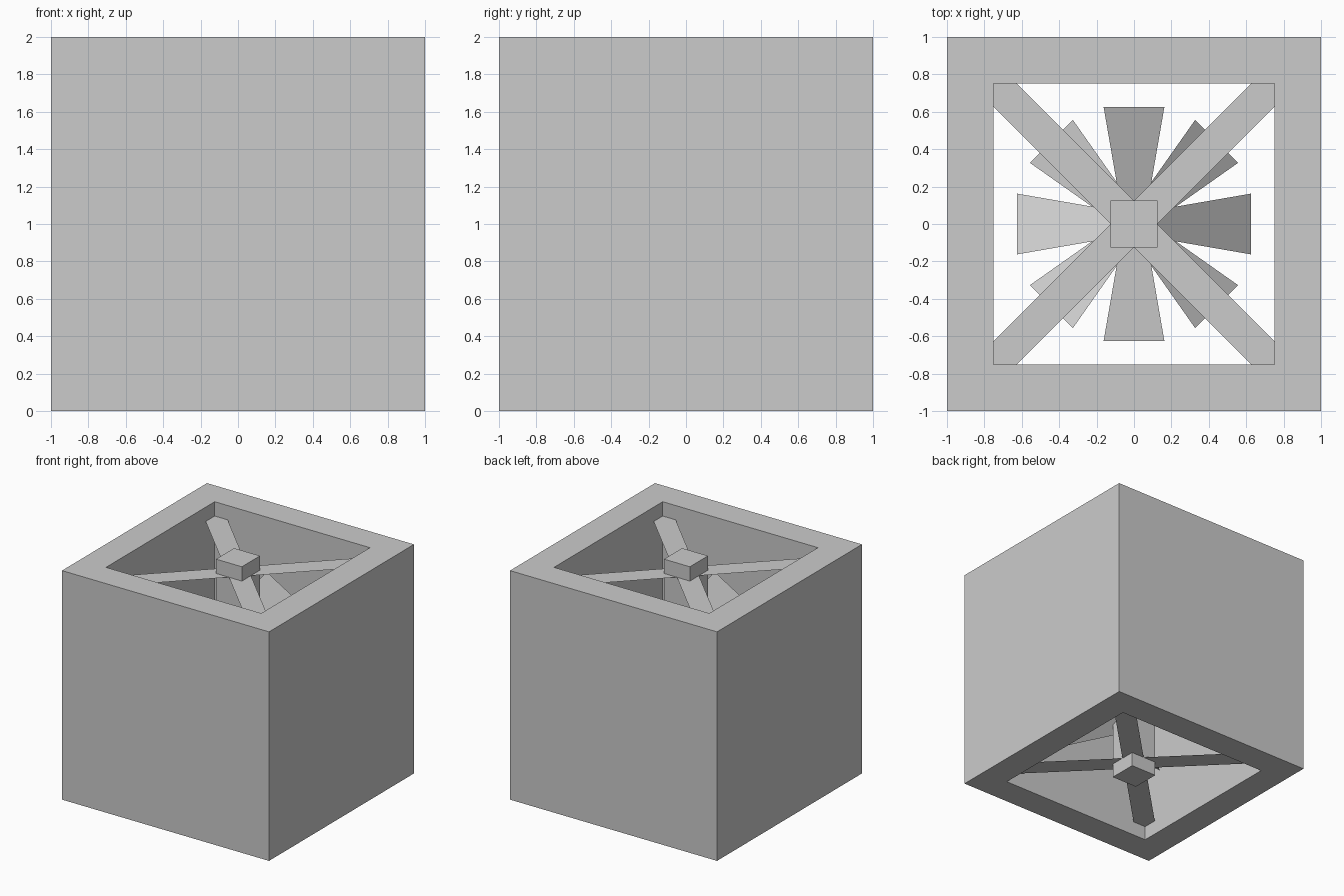
import bpy, math
from mathutils import Matrix

if "Cube" in bpy.data.objects:
    bpy.data.objects.remove(bpy.data.objects["Cube"])


def add_mesh(name, verts, faces):
    mesh = bpy.data.meshes.new(name)
    mesh.from_pydata(verts, [], faces)
    mesh.update()
    ob = bpy.data.objects.new(name, mesh)
    bpy.context.collection.objects.link(ob)
    return ob


def square(h, z):
    return [(-h, -h, z), (h, -h, z), (h, h, z), (-h, h, z)]


# Square duct housing, open at top and bottom
# Rings: outer bottom 0-3, outer top 4-7, inner top 8-11, inner bottom 12-15
verts = square(1, 0) + square(1, 2) + square(0.75, 2) + square(0.75, 0)
faces = []
for ring in range(4):
    a, b = ring * 4, (ring + 1) % 4 * 4
    for i in range(4):
        j = (i + 1) % 4
        faces.append((a + i, a + j, b + j, b + i))
add_mesh("duct_housing", verts, faces)

# Square centre shaft running the full height
bpy.ops.mesh.primitive_cube_add(size=1, location=(0, 0, 1))
shaft = bpy.context.object
shaft.name = "centre_shaft"
shaft.scale = (0.25, 0.25, 2)

# Flat diagonal braces holding the shaft at both ends
c, d = 0.75, 0.625
for end, z in (("bottom", 0.125), ("top", 1.875)):
    for side, s in (("a", 1), ("b", -1)):
        outline = [(c, c), (d, c), (-c, -d), (-c, -c), (-d, -c), (c, d)]
        order = range(6) if (s > 0) == (end == "top") else reversed(range(6))
        add_mesh(f"{end}_brace_{side}", [(s * x, y, z) for x, y in outline],
                 [tuple(order)])

# Two four-bladed fans of thin pitched blades, the lower one turned 45 degrees
blade = [(0.125, -0.0875, 0), (0.625, -0.1875, 0),
         (0.625, 0.1875, 0), (0.125, 0.0875, 0)]
for fan, z, start in (("upper", 1.5, 0), ("lower", 0.5, 45)):
    for i in range(4):
        ob = add_mesh(f"{fan}_fan_blade_{i + 1}", blade, [(0, 1, 2, 3)])
        ob.matrix_world = (Matrix.Translation((0, 0, z))
                           @ Matrix.Rotation(math.radians(start + 90 * i), 4, 'Z')
                           @ Matrix.Rotation(math.radians(30), 4, 'X'))
